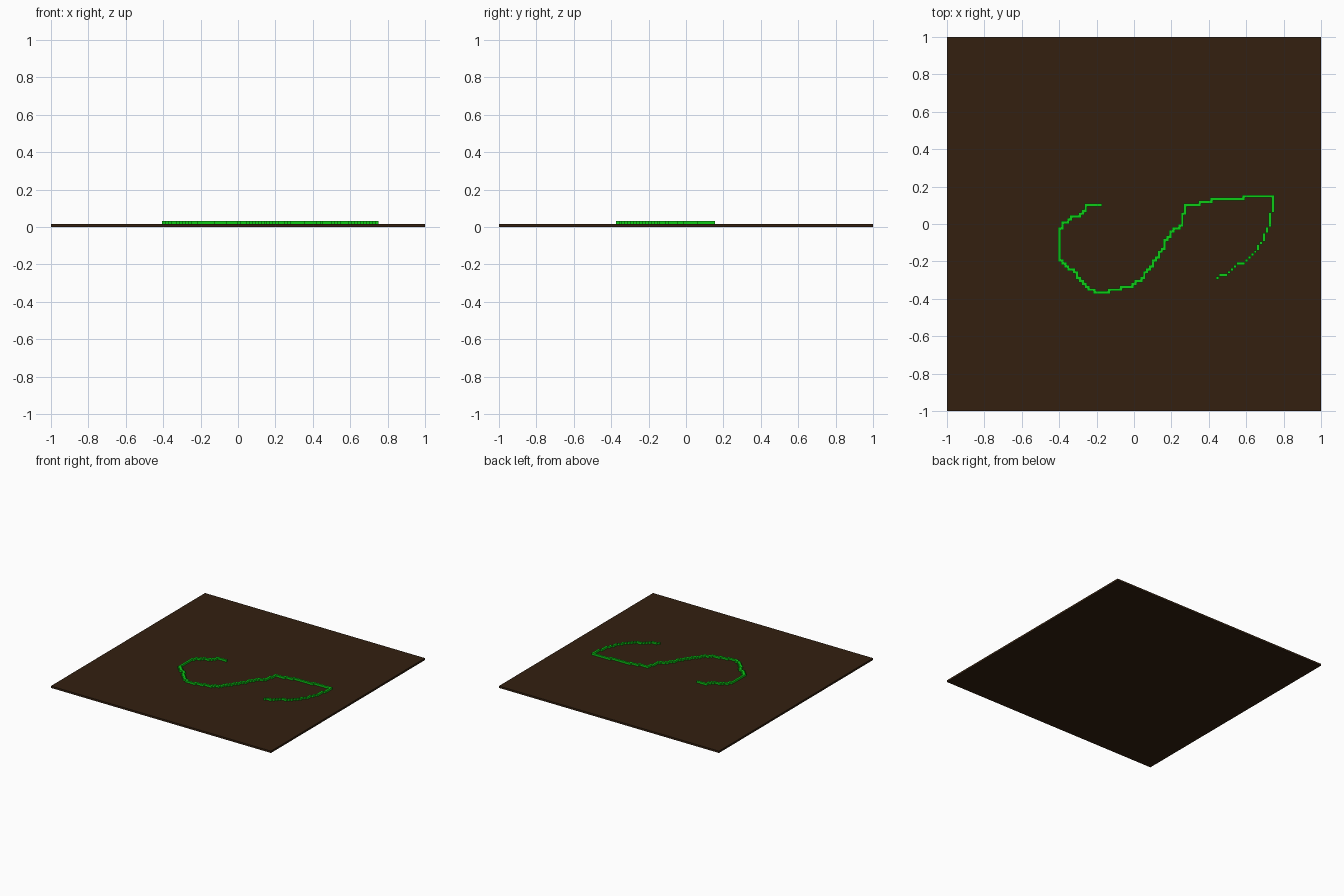
import bpy, bmesh

if "Cube" in bpy.data.objects:
    bpy.data.objects.remove(bpy.data.objects["Cube"])

N = 128            # grid cells across the slab
V = 2.0 / N        # cell size

def material(name, rgb):
    m = bpy.data.materials.new(name)
    m.diffuse_color = (*rgb, 1)
    m.use_nodes = True
    m.node_tree.nodes["Principled BSDF"].inputs["Base Color"].default_value = m.diffuse_color
    return m

soil_mat = material("dark brown", (0.033, 0.0145, 0.005))
green_mat = material("bright green", (0.004, 0.61, 0.008))

def add_object(name, bm, mat):
    me = bpy.data.meshes.new(name)
    bm.to_mesh(me)
    bm.free()
    me.materials.append(mat)
    ob = bpy.data.objects.new(name, me)
    bpy.context.collection.objects.link(ob)

# Soil slab, one cell thick
bm = bmesh.new()
bmesh.ops.create_cube(bm, size=1)
for v in bm.verts:
    v.co = (v.co.x * 2, v.co.y * 2, (v.co.z + 0.5) * V)
add_object("soil_slab", bm, soil_mat)

# Winding trail: stepped line of cells through these x, y points
PATH = [(-.18, .10), (-.235, .095), (-.28, .06), (-.36, 0), (-.40, -.035),
        (-.40, -.19), (-.35, -.245), (-.31, -.26), (-.30, -.29), (-.235, -.35),
        (-.18, -.36), (-.11, -.345), (-.04, -.335), (.02, -.30), (.085, -.225),
        (.14, -.17), (.16, -.10), (.20, -.045), (.25, .015), (.28, .10),
        (.395, .11), (.42, .125), (.55, .13), (.58, .145), (.745, .145),
        (.745, .09), (.715, -.04), (.66, -.13), (.60, -.19), (.54, -.23),
        (.50, -.255), (.45, -.285)]
THIN_FROM = 25     # from this point on the line may step diagonally

def cell(p):
    return tuple(int((c + 1) // V) for c in p)

cells = set()
for k in range(len(PATH) - 1):
    a, b = cell(PATH[k]), cell(PATH[k + 1])
    n = max(abs(b[0] - a[0]), abs(b[1] - a[1]), 1)
    prev = a
    for s in range(n + 1):
        c = tuple(round(a[i] + (b[i] - a[i]) * s / n) for i in (0, 1))
        if k < THIN_FROM and c[0] != prev[0] and c[1] != prev[1]:
            cells.add((c[0], prev[1]))
        cells.add(c)
        prev = c

bm = bmesh.new()

def quad(*pts):
    bm.faces.new([bm.verts.new((x * V - 1, y * V - 1, z * V)) for x, y, z in pts])

for x, y in sorted(cells):
    quad((x, y, 2), (x + 1, y, 2), (x + 1, y + 1, 2), (x, y + 1, 2))
    ring = [(x, y), (x + 1, y), (x + 1, y + 1), (x, y + 1)]
    for i, (dx, dy) in enumerate([(0, -1), (1, 0), (0, 1), (-1, 0)]):
        if (x + dx, y + dy) not in cells:   # outer sides only
            p, q = ring[i], ring[(i + 1) % 4]
            quad((*p, 1), (*q, 1), (*q, 2), (*p, 2))
bmesh.ops.remove_doubles(bm, verts=bm.verts, dist=1e-5)
add_object("winding_trail", bm, green_mat)
